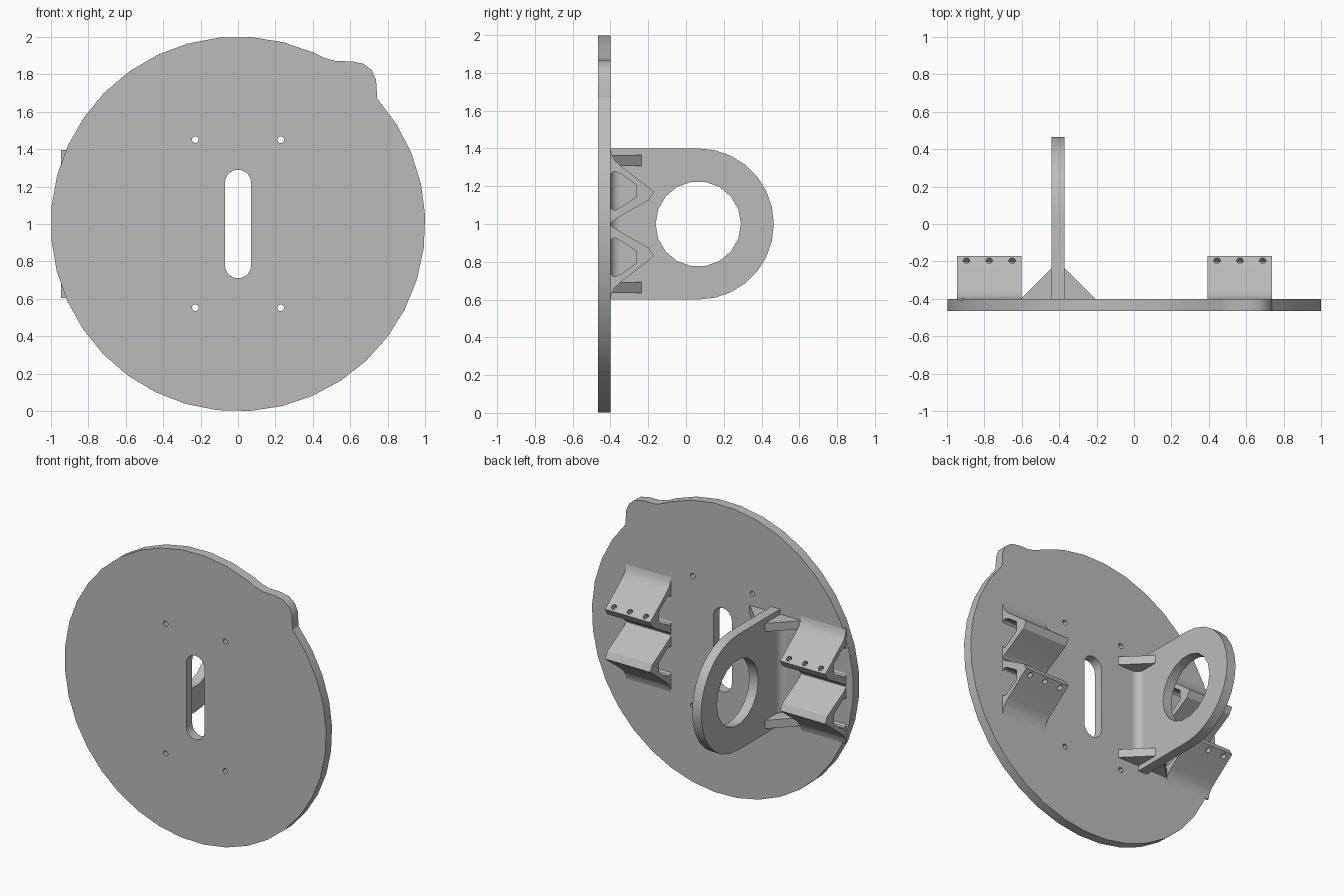
import bpy
import bmesh
from math import sin, cos, pi, radians
from mathutils import Matrix, Vector

cube = bpy.data.objects.get("Cube")
if cube:
    bpy.data.objects.remove(cube, do_unlink=True)

steel = bpy.data.materials.new("plain grey steel")
steel.use_nodes = True
GREY = (0.50, 0.50, 0.50, 1)
steel.diffuse_color = GREY
steel.node_tree.nodes["Principled BSDF"].inputs["Base Color"].default_value = GREY

# Axes for a flat outline: columns are outline x, outline y, thickness
FACING_FRONT = Matrix(((1, 0, 0), (0, 0, -1), (0, 1, 0))).to_4x4()
FACING_SIDE = Matrix(((0, 0, 1), (1, 0, 0), (0, 1, 0))).to_4x4()
FACING_UP = Matrix.Identity(4)


def arc(cx, cy, r, start, end, n):
    """Points on an arc, both ends included, angles in degrees."""
    return [(cx + r * cos(radians(start + (end - start) * i / n)),
             cy + r * sin(radians(start + (end - start) * i / n))) for i in range(n + 1)]


def circle(cx, cy, r, n):
    return arc(cx, cy, r, 0, 360, n)[:-1]


def finish(obj):
    obj.data.materials.clear()
    obj.data.materials.append(steel)
    bpy.ops.object.select_all(action="DESELECT")
    obj.select_set(True)
    bpy.context.view_layer.objects.active = obj
    bpy.ops.object.shade_smooth_by_angle(angle=radians(30))


def slab(name, loops, axes, low, high):
    """Solid slab from an outline and its holes, between two depths."""
    curve = bpy.data.curves.new(name, "CURVE")
    curve.dimensions = "2D"
    curve.fill_mode = "BOTH"
    curve.extrude = abs(high - low) / 2
    for loop in loops:
        spline = curve.splines.new("POLY")
        spline.points.add(len(loop) - 1)
        for point, (u, v) in zip(spline.points, loop):
            point.co = (u, v, 0, 1)
        spline.use_cyclic_u = True
    temp = bpy.data.objects.new("temp", curve)
    bpy.context.collection.objects.link(temp)
    bpy.context.view_layer.update()
    mesh = bpy.data.meshes.new_from_object(
        temp.evaluated_get(bpy.context.evaluated_depsgraph_get()))
    bpy.data.objects.remove(temp, do_unlink=True)
    mesh.name = name
    mesh.transform(axes @ Matrix.Translation((0, 0, (low + high) / 2)))
    bm = bmesh.new()
    bm.from_mesh(mesh)
    bmesh.ops.remove_doubles(bm, verts=bm.verts, dist=0.0001)
    bmesh.ops.recalc_face_normals(bm, faces=bm.faces)
    bm.to_mesh(mesh)
    bm.free()
    obj = bpy.data.objects.new(name, mesh)
    bpy.context.collection.objects.link(obj)
    finish(obj)
    return obj


BACK = -0.40  # rear surface of the disc

# Round base disc with a rounded tab, a centre slot and four small holes
outline = arc(0, 1, 1, 66, 402, 34)
outline += [(0.737, 1.77), (0.715, 1.82), (0.67, 1.855), (0.61, 1.868),
            (0.52, 1.87), (0.46, 1.887)]
slot = arc(0, 1.22, 0.07, 0, 180, 10) + arc(0, 0.78, 0.07, 180, 360, 10)
bolts = [circle(x, z, 0.018, 12) for x in (-0.228, 0.228) for z in (0.553, 1.45)]
slab("base_disc", [outline, slot] + bolts, FACING_FRONT, 0.465, -BACK)

# Upright lug with a round eye
LUG_LEFT, LUG_RIGHT = -0.372, -0.44
lug = [(BACK - 0.01, 0.6)] + arc(0.065, 1, 0.4, -90, 90, 14) + [(BACK - 0.01, 1.4)]
slab("lug", [lug, circle(0.065, 1, 0.226, 18)], FACING_SIDE, LUG_RIGHT, LUG_LEFT)

# Triangular gussets and a curved weld on each side of the lug
for side, face, out in (("left", LUG_LEFT, 1), ("right", LUG_RIGHT, -1)):
    inner = face - out * 0.01
    triangle = [(inner, BACK - 0.01), (face + out * 0.165, BACK - 0.01),
                (face + out * 0.165, BACK), (face, -0.235), (inner, -0.235)]
    for level, z in (("upper", 1.335), ("lower", 0.665)):
        slab(f"{level}_{side}_gusset", [triangle], FACING_UP, z - 0.029, z + 0.029)
    r = 0.05
    weld = [(inner, BACK - 0.01), (face + out * r, BACK - 0.01)]
    weld += [(face + out * r * (1 - sin(a * pi / 12)), BACK + r * (1 - cos(a * pi / 12)))
             for a in range(7)]
    weld.append((inner, BACK + r))
    slab(f"{side}_lug_weld", [weld], FACING_UP, 0.68, 1.32)


def drill(obj, centres, direction):
    """Sink blind holes into a bracket."""
    bm = bmesh.new()
    turn = direction.to_track_quat("Z", "Y").to_matrix().to_4x4()
    for c in centres:
        bmesh.ops.create_cone(bm, cap_ends=True, segments=12, radius1=0.018, radius2=0.018,
                              depth=0.07, matrix=Matrix.Translation(c) @ turn)
    mesh = bpy.data.meshes.new("drill")
    bm.to_mesh(mesh)
    bm.free()
    cutter = bpy.data.objects.new("drill", mesh)
    cutter.hide_render = True
    bpy.context.collection.objects.link(cutter)
    mod = obj.modifiers.new("holes", "BOOLEAN")
    mod.operation = "DIFFERENCE"
    mod.solver = "EXACT"
    mod.object = cutter
    bpy.context.view_layer.update()
    result = bpy.data.meshes.new_from_object(
        obj.evaluated_get(bpy.context.evaluated_depsgraph_get()))
    obj.modifiers.clear()
    obj.data = result
    bpy.data.objects.remove(cutter, do_unlink=True)
    finish(obj)


# Hollow wedge brackets, given as height above the disc centre, mirrored up and down
wedge = [(BACK - 0.01, 0.395), (BACK, 0.395), (-0.392, 0.362), (-0.375, 0.335),
         (-0.345, 0.307), (-0.17, 0.172), (-0.195, 0.128), (-0.37, 0.028),
         (-0.388, 0.016), (BACK, 0.003), (BACK - 0.01, 0.003)]
cavity = [(BACK, 0.262), (-0.39, 0.274), (-0.375, 0.278), (-0.345, 0.266), (-0.265, 0.208),
          (-0.265, 0.142), (-0.36, 0.08), (-0.38, 0.073), (-0.393, 0.078), (BACK, 0.09)]
for side, x0, x1 in (("right", -0.945, -0.60), ("left", 0.393, 0.738)):
    for level, s in (("upper", 1), ("lower", -1)):
        loops = [[(y, 1 + s * h) for y, h in loop] for loop in (wedge, cavity)]
        bracket = slab(f"{level}_{side}_bracket", loops, FACING_SIDE, x0, x1)
        middle = (x0 + x1) / 2
        holes = [Vector((middle + d, -0.195, 1 + s * 0.191)) for d in (-0.122, 0, 0.122)]
        drill(bracket, holes, Vector((0, 0.61, s * 0.79)))
